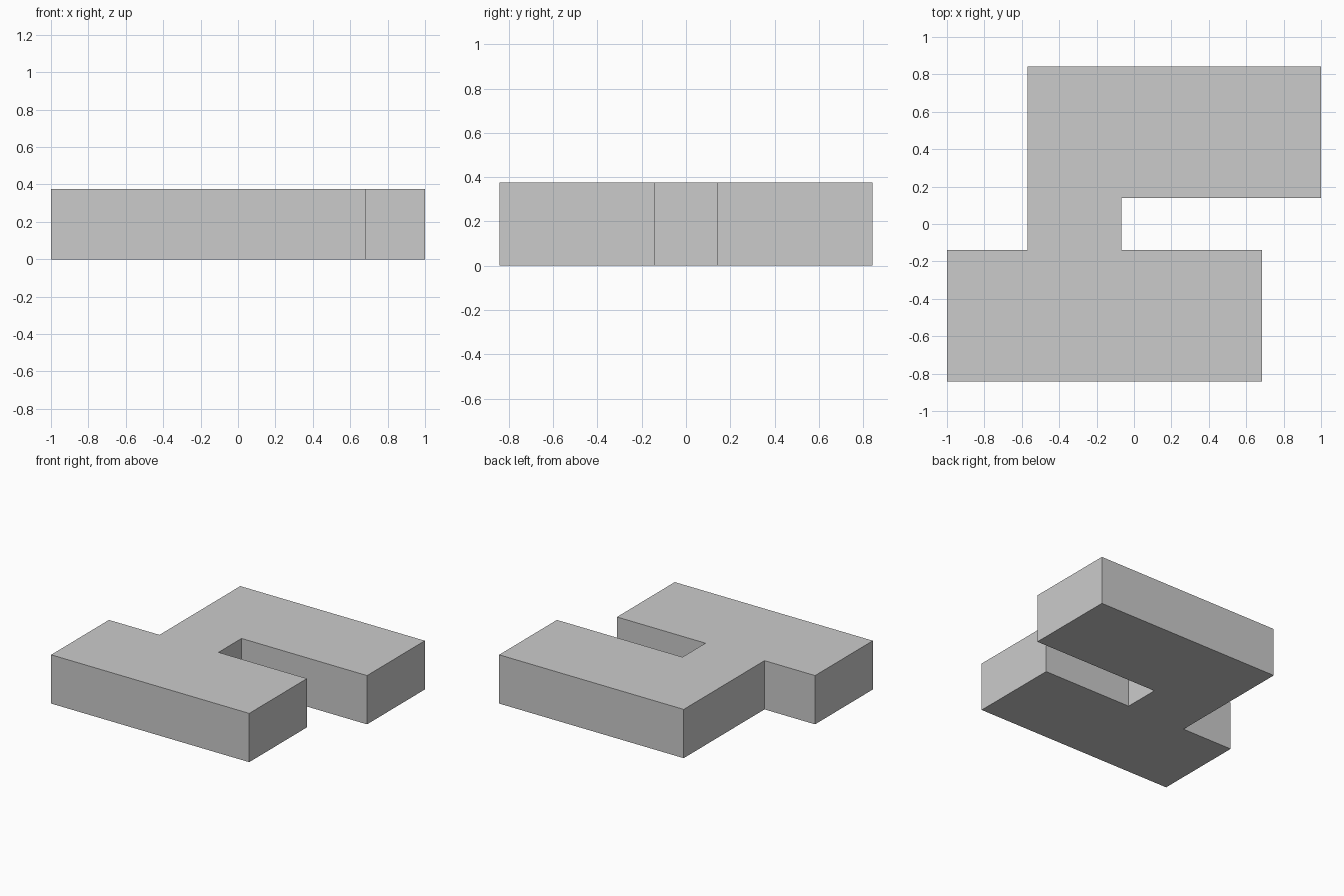
import bpy, bmesh

if "Cube" in bpy.data.objects:
    bpy.data.objects.remove(bpy.data.objects["Cube"])

HEIGHT = 0.375
Y_OUT, Y_SLOT = 0.842, 0.14

# Outline seen from above: front bar, connecting web, offset rear bar
outline = [
    (-1.0, -Y_OUT), (0.685, -Y_OUT), (0.685, -Y_SLOT), (-0.068, -Y_SLOT),
    (-0.068, Y_SLOT), (1.0, Y_SLOT), (1.0, Y_OUT), (-0.57, Y_OUT),
    (-0.57, -Y_SLOT), (-1.0, -Y_SLOT),
]

# Extrude the outline into a solid block
bm = bmesh.new()
base = bm.faces.new([bm.verts.new((x, y, 0)) for x, y in outline])
top = bmesh.ops.extrude_face_region(bm, geom=[base], use_keep_orig=True)["geom"]
bmesh.ops.translate(bm, vec=(0, 0, HEIGHT),
                    verts=[v for v in top if isinstance(v, bmesh.types.BMVert)])
bmesh.ops.recalc_face_normals(bm, faces=bm.faces)

mesh = bpy.data.meshes.new("offset_block")
bm.to_mesh(mesh)
bm.free()
bpy.context.collection.objects.link(bpy.data.objects.new("offset_block", mesh))
